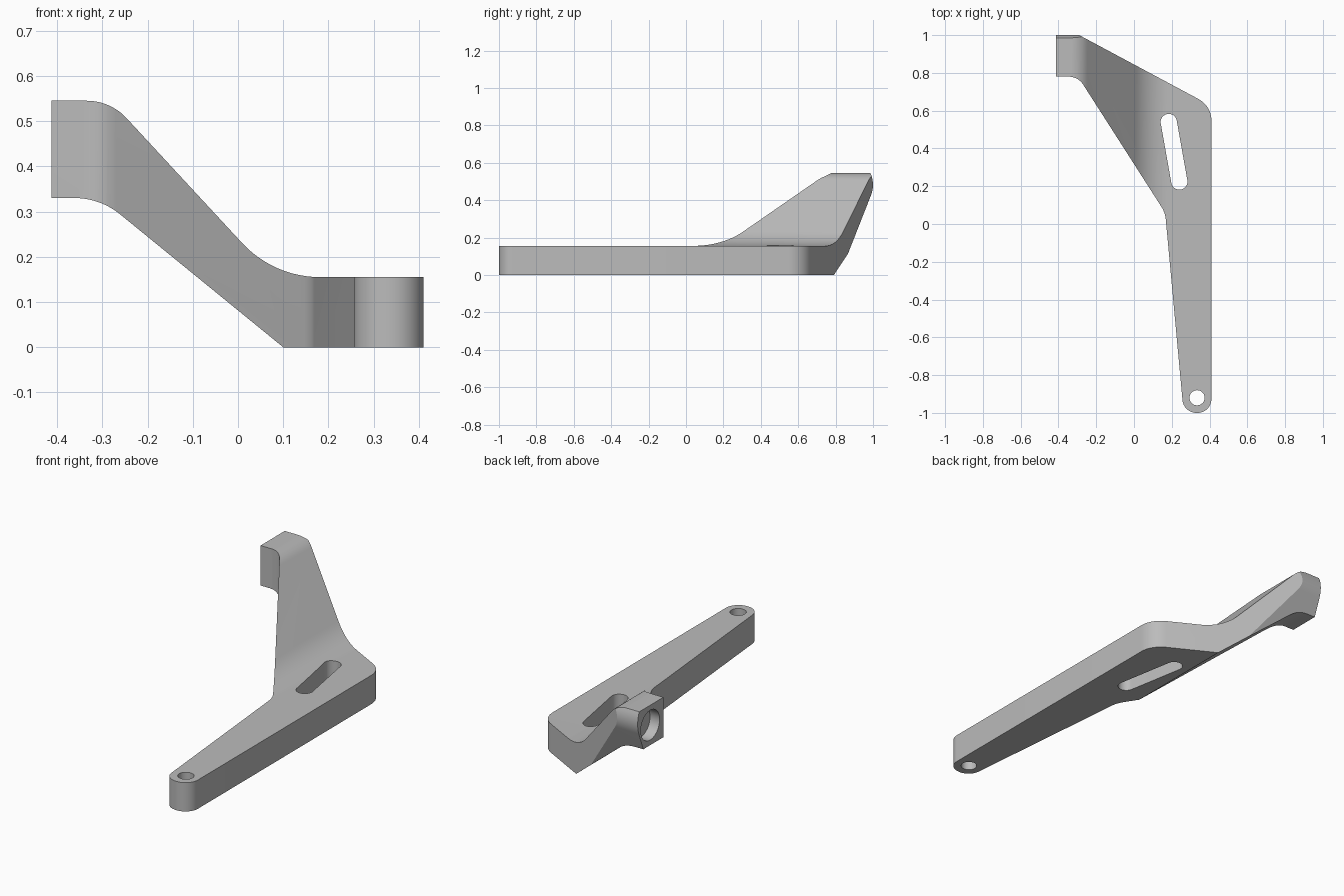
import bpy, bmesh, math
from mathutils import Vector

cube = bpy.data.objects.get("Cube")
if cube:
    bpy.data.objects.remove(cube, do_unlink=True)

grey = bpy.data.materials.new("plain grey")
grey.use_nodes = True
colour = (0.5, 0.5, 0.5, 1)
grey.diffuse_color = colour
grey.node_tree.nodes["Principled BSDF"].inputs["Base Color"].default_value = colour


def rounded(corners, steps=12):
    """Outline from (u, v, fillet radius) corners."""
    pts = []
    for i, (u, v, r) in enumerate(corners):
        p = Vector((u, v))
        if r == 0:
            pts.append(p)
            continue
        a = (Vector(corners[i - 1][:2]) - p).normalized()
        b = (Vector(corners[(i + 1) % len(corners)][:2]) - p).normalized()
        half = a.angle(b) / 2
        centre = p + (a + b).normalized() * r / math.sin(half)
        start = p + a * r / math.tan(half) - centre
        end = p + b * r / math.tan(half) - centre
        sweep = start.angle_signed(end)
        for k in range(steps + 1):
            t = -sweep * k / steps
            c, s = math.cos(t), math.sin(t)
            pts.append(centre + Vector((c * start.x - s * start.y,
                                        s * start.x + c * start.y)))
    return pts


def capsule(c1, c2, r, steps=24):
    """Outline of a slot between two centres; a circle when they coincide."""
    c1, c2 = Vector(c1), Vector(c2)
    d = c2 - c1
    base = math.atan2(d.y, d.x) + math.pi / 2 if d.length else 0
    pts = []
    for c, turn in ((c1, 0), (c2, math.pi)):
        for k in range(steps + (1 if d.length else 0)):
            t = base + turn + math.pi * k / steps
            pts.append(c + r * Vector((math.cos(t), math.sin(t))))
    return pts


def prism(name, outline, axis, low, high):
    """Extrude a 2D outline along x, y or z."""
    place = {"x": lambda u, v, w: (w, u, v),
             "y": lambda u, v, w: (u, w, v),
             "z": lambda u, v, w: (u, v, w)}[axis]
    bm = bmesh.new()
    face = bm.faces.new([bm.verts.new(place(p.x, p.y, low)) for p in outline])
    top = bmesh.ops.extrude_face_region(bm, geom=[face])
    verts = [g for g in top["geom"] if isinstance(g, bmesh.types.BMVert)]
    bmesh.ops.translate(bm, verts=verts, vec=place(0, 0, high - low))
    bmesh.ops.recalc_face_normals(bm, faces=bm.faces)
    mesh = bpy.data.meshes.new(name)
    bm.to_mesh(mesh)
    bm.free()
    mesh.materials.append(grey)
    obj = bpy.data.objects.new(name, mesh)
    bpy.context.collection.objects.link(obj)
    return obj


# Plan outline: long arm, shoulder and raised tip
bracket = prism("bracket_arm", rounded([
    (-0.412, 0.78, 0), (-0.296, 0.78, 0.09), (0.165, 0.06, 0.15),
    (0.263, -1.0, 0.074), (0.41, -1.0, 0.074), (0.41, 0.625, 0.13),
    (-0.346, 1.03, 0), (-0.412, 1.03, 0)]), "z", -0.1, 0.7)

# Side bend from the flat plate up to the tip
bend = prism("bend_cutter", rounded([
    (-0.412, 0.33, 0), (-0.305, 0.33, 0.16), (0.1, 0, 0), (0.5, 0, 0),
    (0.5, 0.155, 0), (0.079, 0.155, 0.235), (-0.282, 0.545, 0.12),
    (-0.412, 0.545, 0)]), "y", -1.2, 1.2)

# Bevelled and curved back of the tip
back = prism("back_cutter", rounded([
    (-1.3, -0.1, 0), (0.782, -0.1, 0), (1.013, 0.487, 0.15),
    (0.96, 0.6, 0), (-1.3, 0.6, 0)]), "x", -0.6, 0.6)

# Slot, pivot hole and blind socket in the tip
slot = prism("slot_cutter", capsule((0.184, 0.54), (0.24, 0.225), 0.043), "z", -0.2, 0.4)
pivot = prism("pivot_hole_cutter", capsule((0.334, -0.92), (0.334, -0.92), 0.04), "z", -0.2, 0.4)
socket = prism("socket_cutter", capsule((0.893, 0.438), (0.893, 0.438), 0.08), "x", -0.5, -0.355)

for cutter, mode in ((bend, "INTERSECT"), (back, "INTERSECT"), (slot, "DIFFERENCE"),
                     (pivot, "DIFFERENCE"), (socket, "DIFFERENCE")):
    mod = bracket.modifiers.new(cutter.name, "BOOLEAN")
    mod.operation = mode
    mod.solver = "EXACT"
    mod.object = cutter

# Bake the cuts and drop the cutters
bpy.context.view_layer.update()
graph = bpy.context.evaluated_depsgraph_get()
baked = bpy.data.meshes.new_from_object(bracket.evaluated_get(graph))
bracket.modifiers.clear()
bracket.data = baked
for cutter in (bend, back, slot, pivot, socket):
    bpy.data.objects.remove(cutter, do_unlink=True)

bpy.ops.object.select_all(action="DESELECT")
bracket.select_set(True)
bpy.context.view_layer.objects.active = bracket
bpy.ops.object.shade_smooth_by_angle(angle=math.radians(25))
